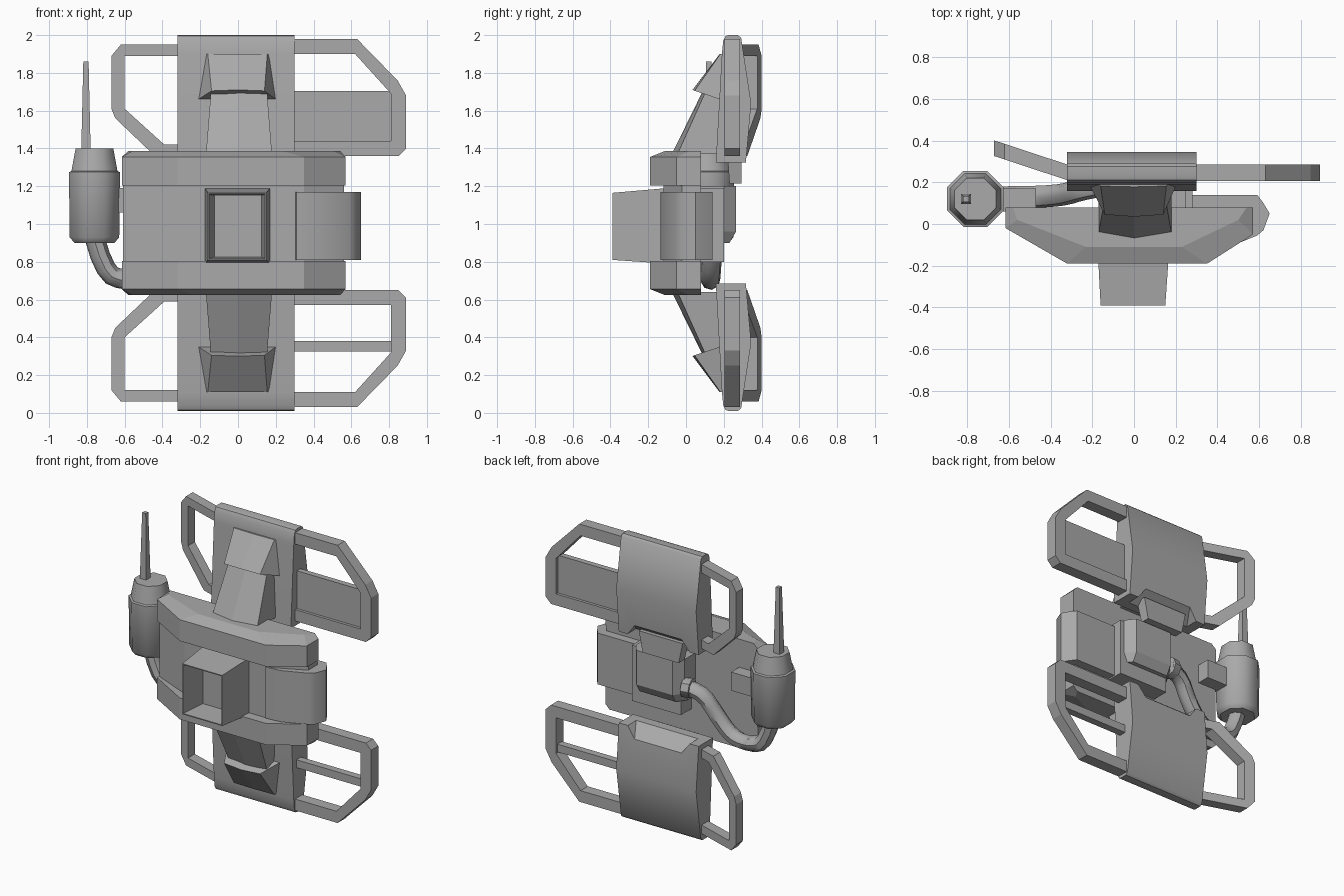
import bpy, bmesh, math

if "Cube" in bpy.data.objects:
    bpy.data.objects.remove(bpy.data.objects["Cube"], do_unlink=True)

grey = bpy.data.materials.new("plain_grey")
grey.use_nodes = True
grey.diffuse_color = (0.4, 0.4, 0.4, 1)
grey.node_tree.nodes["Principled BSDF"].inputs["Base Color"].default_value = (0.4, 0.4, 0.4, 1)

MID = 2.01  # upper z plus mirrored lower z


def finish(ob, smooth=None):
    ob.data.materials.append(grey)
    if smooth:
        bpy.ops.object.select_all(action='DESELECT')
        ob.select_set(True)
        bpy.context.view_layer.objects.active = ob
        bpy.ops.object.shade_smooth_by_angle(angle=math.radians(smooth))
    return ob


def loft(name, rings, flip=False, smooth=None):
    """Skin a list of equal-length 3D rings and cap both ends."""
    bm = bmesh.new()
    loops = [[bm.verts.new((x, y, MID - z if flip else z)) for x, y, z in r] for r in rings]
    n = len(rings[0])
    for a, b in zip(loops, loops[1:]):
        for i in range(n):
            j = (i + 1) % n
            bm.faces.new((a[i], a[j], b[j], b[i]))
    bm.faces.new(loops[0])
    bm.faces.new(loops[-1])
    bmesh.ops.recalc_face_normals(bm, faces=bm.faces)
    me = bpy.data.meshes.new(name)
    bm.to_mesh(me)
    bm.free()
    ob = bpy.data.objects.new(name, me)
    bpy.context.collection.objects.link(ob)
    return finish(ob, smooth)


def at_z(pts, z):
    return [(x, y, z) for x, y in pts]


def rect(x0, x1, y0, y1):
    return [(x0, y0), (x1, y0), (x1, y1), (x0, y1)]


def box(name, x0, x1, y0, y1, z0, z1, flip=False):
    return loft(name, [at_z(rect(x0, x1, y0, y1), z0), at_z(rect(x0, x1, y0, y1), z1)], flip)


def sheet(name, pts, y0, thick, slope=0.0, flip=False):
    """Extrude an x-z outline through y; slope sweeps it back along x."""
    ring = [(x, y0 + slope * (-0.32 - x), z) for x, z in pts]
    return loft(name, [ring, [(x, y + thick, z) for x, y, z in ring]], flip)


# Central belt
belt = [(-0.61, 0.08), (-0.61, 0.0), (-0.33, -0.12), (0.35, -0.12), (0.56, -0.02), (0.56, 0.08)]
loft("belt", [at_z(belt, 0.79), at_z(belt, 1.22)])

# Side housing on the left
housing = [(0.2, 0.14), (0.31, -0.135), (0.42, -0.125), (0.59, -0.055), (0.62, -0.03),
           (0.65, 0.05), (0.62, 0.1), (0.59, 0.14)]
loft("side_housing", [at_z(housing, 0.81), at_z(housing, 1.17)], smooth=40)

# Back blocks
box("back_plate", -0.1, 0.28, 0.05, 0.2, 0.8, 1.19)


def back_ring(d, z):
    return at_z([(-0.13, 0.06), (-0.13, 0.2 - d), (-0.08, 0.265 - d), (0.2, 0.265 - d),
                 (0.25, 0.2 - d), (0.25, 0.06)], z)


loft("back_block", [back_ring(0.035, 0.9), back_ring(0, 0.96), back_ring(0, 1.2)])

# Square hood with a deep recess
def hood_ring(x0, x1, y, z0, z1):
    return [(x0, y, z0), (x1, y, z0), (x1, y, z1), (x0, y, z1)]


loft("front_hood", [hood_ring(-0.175, 0.17, -0.1, 0.79, 1.19),
                    hood_ring(-0.16, 0.15, -0.39, 0.81, 1.165),
                    hood_ring(-0.153, 0.143, -0.39, 0.817, 1.158),
                    hood_ring(-0.125, 0.125, -0.21, 0.825, 1.15)])

# Parts mirrored above and below the belt
band_out = [(-0.615, 0.08), (-0.615, -0.02), (-0.32, -0.19), (0.35, -0.19), (0.57, -0.05), (0.57, 0.08)]
band_in = [(-0.58, 0.08), (-0.56, 0.02), (-0.23, -0.11), (0.23, -0.11), (0.5, 0.02), (0.54, 0.08)]
panel_side = [(0.21, 1.995), (0.225, 2.0), (0.275, 2.0), (0.292, 1.985), (0.345, 1.64),
              (0.317, 1.326), (0.158, 1.326), (0.19, 1.9), (0.197, 1.97)]
left_frame = [(0.28, 1.98), (0.63, 1.98), (0.845, 1.76), (0.89, 1.68), (0.89, 1.4), (0.85, 1.36),
              (0.28, 1.36), (0.28, 1.44), (0.81, 1.44), (0.81, 1.69), (0.62, 1.9), (0.28, 1.9)]
right_frame = [(-0.30, 1.95), (-0.62, 1.95), (-0.67, 1.89), (-0.67, 1.61), (-0.65, 1.56), (-0.44, 1.36),
               (-0.30, 1.36), (-0.30, 1.42), (-0.39, 1.42), (-0.6, 1.61), (-0.6, 1.89), (-0.30, 1.89)]

for flip, side in ((False, "upper_"), (True, "lower_")):
    loft(side + "band", [at_z(band_out, 1.205), at_z(band_out, 1.355), at_z(band_in, 1.387)], flip)

    # Panel with a sloped notch cut in its inner back edge
    panel = loft(side + "panel", [[(x, y, z) for y, z in panel_side] for x in (-0.32, 0.3)], flip, 40)
    cutter = loft(side + "notch_cutter", [at_z(rect(-0.27, 0.25, 0.19, 0.4), 1.30),
                                          at_z(rect(-0.18, 0.16, 0.345, 0.4), 1.42)], flip)
    cutter.hide_render = True
    cutter.hide_viewport = True
    cut = panel.modifiers.new("notch", 'BOOLEAN')
    cut.operation = 'DIFFERENCE'
    cut.solver = 'EXACT'
    cut.object = cutter

    # Sloping neck and its cap
    loft(side + "neck", [
        at_z([(-0.17, 0.2), (-0.17, -0.045), (0, -0.075), (0.18, -0.045), (0.18, 0.2)], 1.37),
        at_z([(-0.13, 0.22), (-0.13, 0.18), (0, 0.17), (0.14, 0.18), (0.14, 0.22)], 1.87)], flip)
    loft(side + "neck_cap", [
        [(-0.21, 0.18, 1.66), (-0.14, 0.045, 1.705), (0, 0.035, 1.71), (0.14, 0.045, 1.705), (0.2, 0.18, 1.66)],
        [(-0.18, 0.21, 1.9), (-0.16, 0.182, 1.9), (0, 0.178, 1.9), (0.155, 0.182, 1.9), (0.17, 0.21, 1.9)]], flip)

    # Open frames either side of the panel
    sheet(side + "left_frame", left_frame, 0.205, 0.08, 0, flip)
    sheet(side + "right_frame", right_frame, 0.21, 0.075, 0.33, flip)

# Upper frame infill, lower frame bar, upper bracket
box("upper_infill", 0.28, 0.82, 0.225, 0.265, 1.42, 1.705)
box("lower_bar", 0.28, 0.82, 0.22, 0.27, 0.325, 0.38)
loft("upper_bracket", [at_z(rect(-0.15, 0.13, 0.23, 0.295), 1.215),
                       at_z(rect(-0.18, 0.16, 0.22, 0.295), 1.36)])

# Canister with stepped collar
def circle(r, z, n=8):
    return [(-0.76 + r * math.cos((i + 0.5) * 2 * math.pi / n),
             0.12 + r * math.sin((i + 0.5) * 2 * math.pi / n), z) for i in range(n)]


loft("canister", [circle(r, z) for r, z in ((0.115, 0.9), (0.142, 0.93), (0.146, 1.275), (0.132, 1.28),
                                            (0.108, 1.4))], smooth=50)
box("canister_mount", -0.66, -0.47, 0.06, 0.17, 1.06, 1.19)

# Antenna
loft("antenna", [at_z(rect(-0.805 - h, -0.805 + h, 0.12 - h, 0.12 + h), z)
                 for h, z in ((0.025, 1.38), (0.014, 1.86))])

# Hose from the back block to the canister
def tube(name, pts, radius, kind='POLY'):
    cu = bpy.data.curves.new(name, 'CURVE')
    cu.dimensions = '3D'
    cu.bevel_depth = radius
    cu.bevel_resolution = 2
    cu.use_fill_caps = True
    sp = cu.splines.new(kind)
    sp.points.add(len(pts) - 1)
    for p, co in zip(sp.points, pts):
        p.co = (*co, 1)
    if kind == 'NURBS':
        sp.order_u = 3
        sp.use_endpoint_u = True
        sp.resolution_u = 3
    ob = bpy.data.objects.new(name, cu)
    bpy.context.collection.objects.link(ob)
    bpy.ops.object.select_all(action='DESELECT')
    ob.select_set(True)
    bpy.context.view_layer.objects.active = ob
    bpy.ops.object.convert(target='MESH')
    finish(bpy.context.view_layer.objects.active, 45)


tube("hose", [(-0.12, 0.19, 1.0), (-0.24, 0.17, 1.0), (-0.33, 0.14, 0.85), (-0.45, 0.13, 0.71),
              (-0.6, 0.13, 0.70), (-0.71, 0.12, 0.74), (-0.76, 0.12, 0.93)], 0.053, 'NURBS')
tube("hose_collar", [(-0.12, 0.19, 1.0), (-0.175, 0.18, 1.0)], 0.068)
